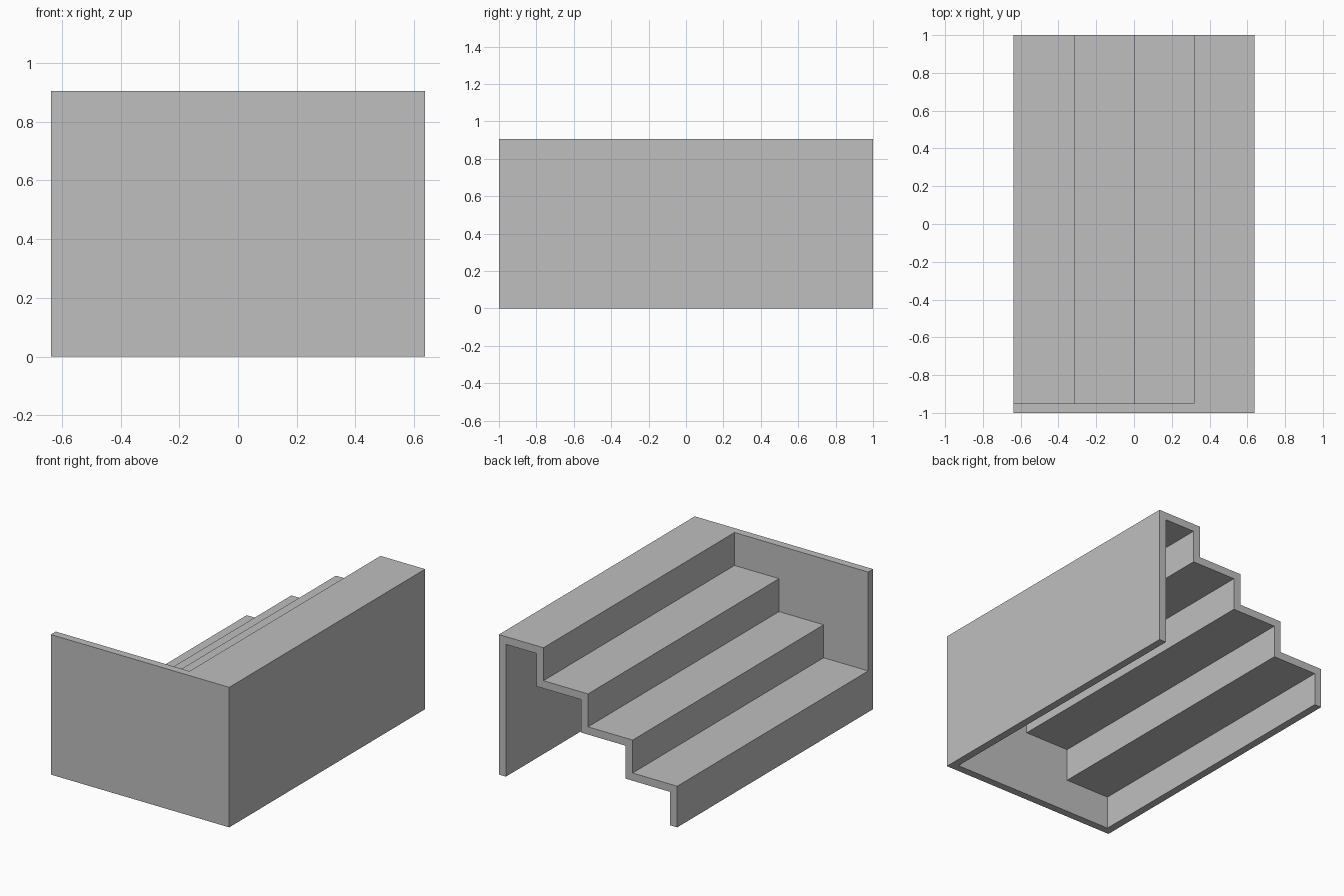
import bpy
import bmesh

if "Cube" in bpy.data.objects:
    bpy.data.objects.remove(bpy.data.objects["Cube"], do_unlink=True)

HALF_W, HALF_L, HEIGHT = 0.6375, 1.0, 0.905
WALL = 0.05          # shell thickness
STEPS = 4
RUN = 2 * HALF_W / STEPS
RISE = 0.213
FIRST = HEIGHT - RISE * (STEPS - 1)

grey = bpy.data.materials.new("plain grey")
grey.use_nodes = True
colour = (0.52, 0.52, 0.52, 1)
grey.diffuse_color = colour
grey.node_tree.nodes["Principled BSDF"].inputs["Base Color"].default_value = colour


def extrude_profile(name, points, y0, y1):
    """Sweep an outline in the xz plane from y0 to y1."""
    bm = bmesh.new()
    face = bm.faces.new([bm.verts.new((x, y0, z)) for x, z in points])
    swept = bmesh.ops.extrude_face_region(bm, geom=[face])["geom"]
    moved = [g for g in swept if isinstance(g, bmesh.types.BMVert)]
    bmesh.ops.translate(bm, vec=(0, y1 - y0, 0), verts=moved)
    bmesh.ops.recalc_face_normals(bm, faces=bm.faces)
    mesh = bpy.data.meshes.new(name)
    bm.to_mesh(mesh)
    bm.free()
    mesh.materials.append(grey)
    obj = bpy.data.objects.new(name, mesh)
    bpy.context.collection.objects.link(obj)
    return obj


# Stepped shell: outer outline up the stairs, then the inner outline back down
outer = [(-HALF_W, 0)]
inner = [(-HALF_W + WALL, 0)]
for i in range(STEPS):
    x, z = -HALF_W + i * RUN, FIRST + i * RISE
    end = HALF_W if i == STEPS - 1 else x + RUN
    inner_end = HALF_W - WALL if i == STEPS - 1 else end + WALL
    outer += [(x, z), (end, z)]
    inner += [(x + WALL, z - WALL), (inner_end, z - WALL)]
outer.append((HALF_W, 0))
inner.append((HALF_W - WALL, 0))
# The end of each tread and the start of the next riser share one corner
extrude_profile("stepped_shell", outer + inner[::-1], -HALF_L + WALL, HALF_L)

# Full-height end panel closing the front
panel = [(-HALF_W, 0), (HALF_W, 0), (HALF_W, HEIGHT), (-HALF_W, HEIGHT)]
extrude_profile("end_panel", panel, -HALF_L, -HALF_L + WALL)
